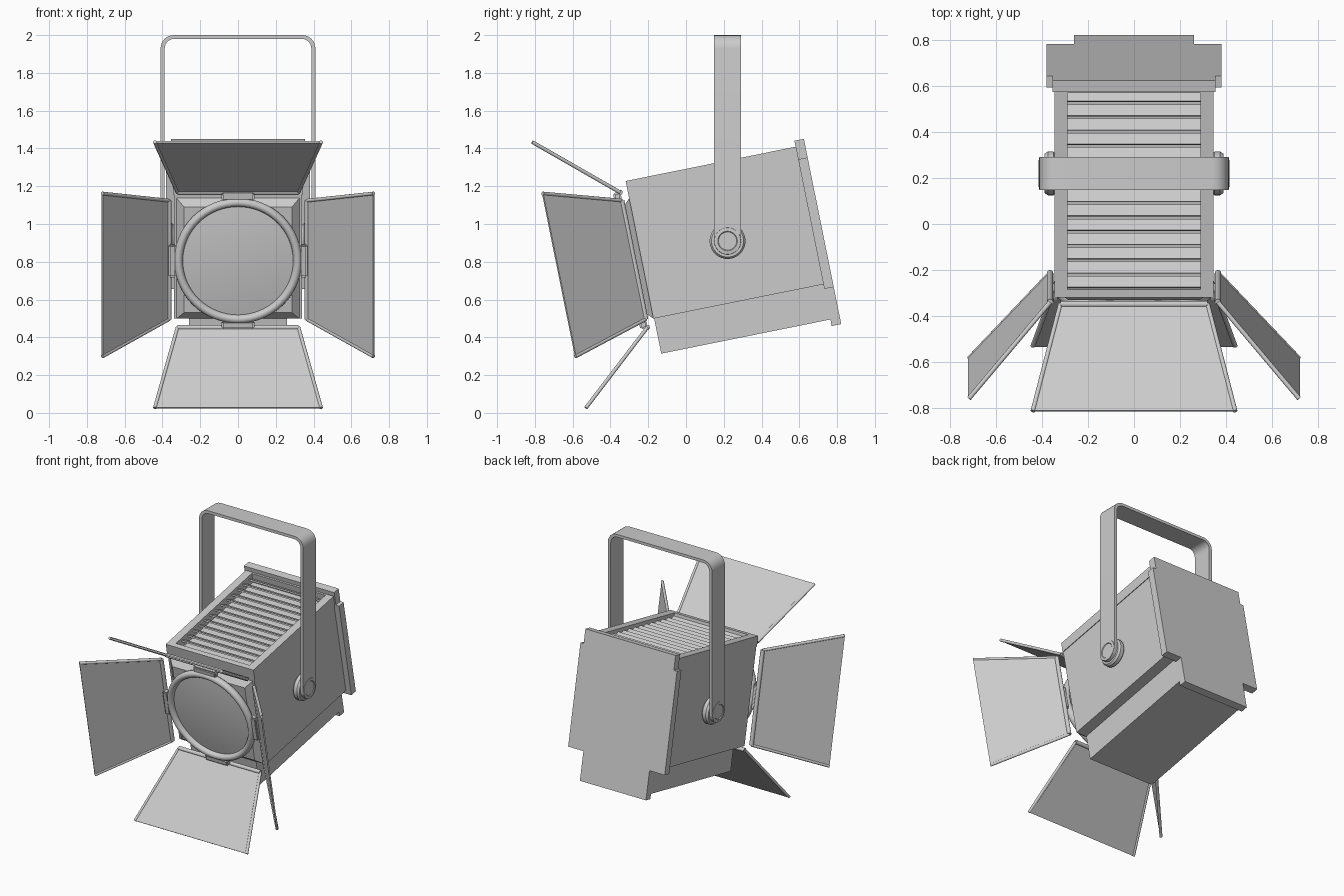
import bpy, bmesh
from math import pi, cos, sin
from mathutils import Matrix, Vector

if "Cube" in bpy.data.objects:
    bpy.data.objects.remove(bpy.data.objects["Cube"])

# lamp head is modelled level around the yoke pivot, then tilted
HEAD = Matrix.Translation((0, 0.22, 0.91)) @ Matrix.Rotation(0.199, 4, 'X')
PIVOT = Matrix.Translation((0, 0.22, 0.91))


def finish(name, bm, mat, smooth=False):
    bmesh.ops.recalc_face_normals(bm, faces=bm.faces[:])
    me = bpy.data.meshes.new(name)
    bm.to_mesh(me)
    bm.free()
    ob = bpy.data.objects.new(name, me)
    bpy.context.collection.objects.link(ob)
    ob.matrix_world = mat
    if smooth:
        bpy.ops.object.select_all(action='DESELECT')
        ob.select_set(True)
        bpy.context.view_layer.objects.active = ob
        bpy.ops.object.shade_smooth_by_angle(angle=0.6)
    return ob


def add_box(bm, x, y, z, rot=None):
    c = Vector((sum(x) / 2, sum(y) / 2, sum(z) / 2))
    m = Matrix.Translation(c) @ (rot or Matrix())
    m = m @ Matrix.Diagonal((x[1] - x[0], y[1] - y[0], z[1] - z[0], 1))
    bmesh.ops.create_cube(bm, size=1, matrix=m)


def box(name, x, y, z):
    bm = bmesh.new()
    add_box(bm, x, y, z)
    return finish(name, bm, HEAD)


def add_rod(bm, a, b, r, seg=12):
    a, b = Vector(a), Vector(b)
    q = (b - a).to_track_quat('Z', 'Y').to_matrix().to_4x4()
    bmesh.ops.create_cone(bm, cap_ends=True, segments=seg, radius1=r, radius2=r,
                          depth=(b - a).length, matrix=Matrix.Translation((a + b) / 2) @ q)


def add_prism(bm, pts, vec):
    f = bm.faces.new([bm.verts.new(p) for p in pts])
    r = bmesh.ops.extrude_face_region(bm, geom=[f], use_keep_orig=True)
    vs = [g for g in r['geom'] if isinstance(g, bmesh.types.BMVert)]
    bmesh.ops.translate(bm, verts=vs, vec=vec)


def lathe(name, prof, mat, axis, seg=64):
    """Spin (radius, along-axis) points round the x or y axis."""
    bm = bmesh.new()
    vs = [bm.verts.new((r, t, 0) if axis == 'Y' else (t, r, 0)) for r, t in prof]
    es = [bm.edges.new(p) for p in zip(vs, vs[1:])]
    bmesh.ops.spin(bm, geom=vs + es, cent=(0, 0, 0), angle=2 * pi, steps=seg,
                   axis=(0, 1, 0) if axis == 'Y' else (1, 0, 0))
    bmesh.ops.remove_doubles(bm, verts=bm.verts[:], dist=1e-4)
    return finish(name, bm, mat, True)


# housing
box("housing", (-.34, .34), (-.466, .46), (-.325, .348))
box("lower_housing", (-.26, .26), (-.462, .46), (-.515, -.32))

# top vent frame with slanted slats
bm = bmesh.new()
for s in (-1, 1):
    add_box(bm, sorted((s * .29, s * .345)), (-.466, .465), (.345, .418))
add_box(bm, (-.29, .29), (-.466, -.43), (.345, .418))
add_box(bm, (-.29, .29), (.44, .465), (.345, .418))
finish("vent_frame", bm, HEAD)
bm = bmesh.new()
for i in range(14):
    y = -.405 + i * .0635
    add_box(bm, (-.295, .295), (y - .026, y + .026), (.376, .386),
            Matrix.Rotation(-.55, 4, 'X'))
finish("vent_slats", bm, HEAD)

# stepped back plate
half = [(.26, -.55), (.26, -.35), (.38, -.35), (.38, .35), (.355, .35), (.355, .45)]
outline = half + [(-x, z) for x, z in reversed(half)]
bm = bmesh.new()
add_prism(bm, [(x, .452, z) for x, z in outline], (0, .051, 0))
finish("back_plate", bm, HEAD)

# tapered front collar
bm = bmesh.new()
rings = [[bm.verts.new((sx * a, y, sz * a)) for sx, sz in ((-1, -1), (1, -1), (1, 1), (-1, 1))]
         for a, y in ((.325, -.466), (.285, -.505))]
for i in range(4):
    j = (i + 1) % 4
    bm.faces.new((rings[0][i], rings[0][j], rings[1][j], rings[1][i]))
bm.faces.new(rings[1])
finish("front_collar", bm, HEAD)

# lens rim and domed lens
rim = [(.315 + .023 * cos(a), -.53 + .026 * sin(a)) for a in [k * pi / 6 for k in range(13)]]
lathe("lens_rim", rim, HEAD, 'Y')
lens = [(.30 * k / 6, -.525 - .02 * (1 - (k / 6) ** 2)) for k in range(7)]
lathe("lens", lens, HEAD, 'Y')

# four barn doors, each with folded edges, hinge rod and mounting tab
for k, name in enumerate(("top", "right", "bottom", "left")):
    m = HEAD @ Matrix.Rotation(k * pi / 2, 4, 'Y')
    a, b = Vector((.32, -.507, .365)), Vector((.44, -.91, .718))
    flip = Vector((-1, 1, 1))
    n = Vector((0, b.z - a.z, a.y - b.y)).cross(Vector((1, 0, 0))).cross(Vector((1, 0, 0)))
    n = Vector((0, .66, .75)) * .01
    bm = bmesh.new()
    add_prism(bm, [p - n / 2 for p in (a, b, b * flip, a * flip)], n)
    for f in (Vector((1, 1, 1)), flip):
        add_rod(bm, a * f, b * f, .01)
    finish(name + "_barn_door", bm, m, True)
    bm = bmesh.new()
    add_rod(bm, a, a * flip, .014)
    finish(name + "_hinge", bm, m, True)
    bm = bmesh.new()
    add_box(bm, (-.088, .088), (-.545, -.505), (.325, .368))
    bmesh.ops.bevel(bm, geom=bm.edges[:], offset=.008, segments=2, affect='EDGES')
    finish(name + "_hinge_tab", bm, m, True)

# yoke: strap bent over the top
def bend(w, top, r):
    arc = [k * pi / 12 for k in range(7)]
    side = [(w, .91)] + [(w - r + r * cos(t), top - r + r * sin(t)) for t in arc]
    return side + [(-x, z) for x, z in reversed(side)]


out, inn = bend(.41, 2.0, .07), bend(.388, 1.98, .05)
bm = bmesh.new()
grid = [[bm.verts.new((x, y, z)) for x, z in path]
        for y, path in ((.148, out), (.292, out), (.292, inn), (.148, inn))]
for i in range(4):
    g, h = grid[i], grid[(i + 1) % 4]
    for j in range(len(out) - 1):
        bm.faces.new((g[j], g[j + 1], h[j + 1], h[j]))
for s in (-1, 1):
    # rounded strap end
    add_prism(bm, [(s * .388, .22 + .072 * cos(t), .91 - .072 * sin(t))
                   for t in [k * pi / 16 for k in range(17)]], (s * .022, 0, 0))
finish("yoke", bm, Matrix(), True)

# pivot spacers and rings
for s, side in ((1, "right"), (-1, "left")):
    lathe(side + "_pivot_spacer",
          [(0, s * .335), (.08, s * .335), (.095, s * .35), (.095, s * .375),
           (.085, s * .389), (0, s * .389)], PIVOT, 'X', 40)
    lathe(side + "_pivot_ring",
          [(.072, s * .405), (.07, s * .413), (.052, s * .415), (.048, s * .411), (0, s * .411)],
          PIVOT, 'X', 40)
